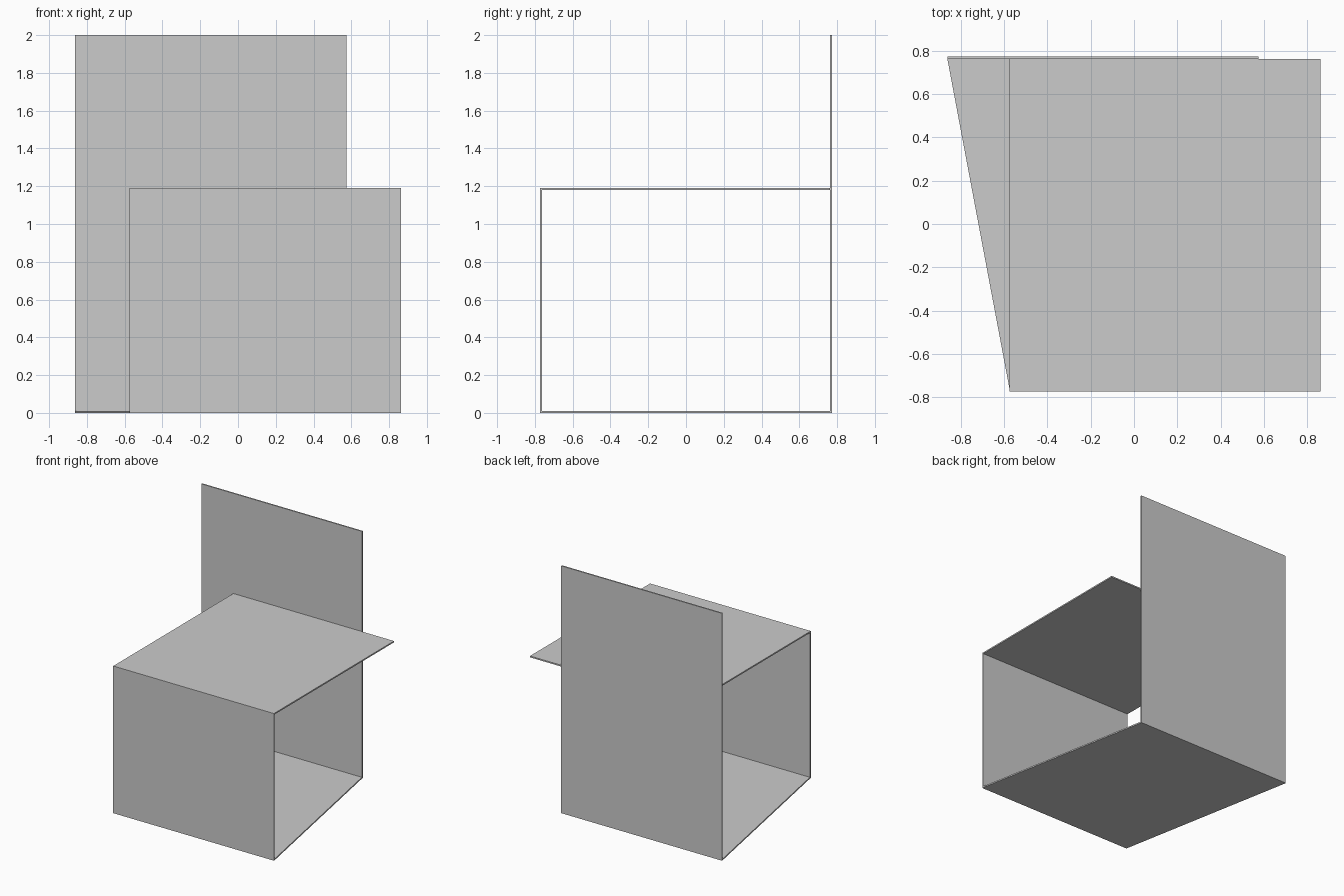
import bpy, bmesh

if "Cube" in bpy.data.objects:
    bpy.data.objects.remove(bpy.data.objects["Cube"])

T = 0.011          # sheet thickness
D = 0.773          # half depth
H = 1.19           # seat height
FRONT_X = (-0.575, 0.862)
BACK_X = (-0.862, 0.575)


def panel(name, front, back, y, z):
    """Flat sheet whose front and back edges can have different x ranges."""
    bm = bmesh.new()
    outline = [(front[0], y[0]), (front[1], y[0]), (back[1], y[1]), (back[0], y[1])]
    face = bm.faces.new([bm.verts.new((px, py, z[0])) for px, py in outline])
    top = bmesh.ops.extrude_face_region(bm, geom=[face])["geom"]
    bmesh.ops.translate(bm, vec=(0, 0, z[1] - z[0]),
                        verts=[v for v in top if isinstance(v, bmesh.types.BMVert)])
    bmesh.ops.recalc_face_normals(bm, faces=bm.faces)
    mesh = bpy.data.meshes.new(name)
    bm.to_mesh(mesh)
    bm.free()
    obj = bpy.data.objects.new(name, mesh)
    bpy.context.collection.objects.link(obj)
    return obj


# tall backrest sheet, shifted left
panel("backrest", BACK_X, BACK_X, (D - T, D), (0, 2))
# front sheet and seat, shifted right
panel("front_panel", FRONT_X, FRONT_X, (-D, -D + T), (0, H - T))
panel("seat", FRONT_X, FRONT_X, (-D, D - T), (H - T, H))
# skewed base joining the two offset uprights
panel("base", FRONT_X, BACK_X, (-D + T, D - T), (0, T))
